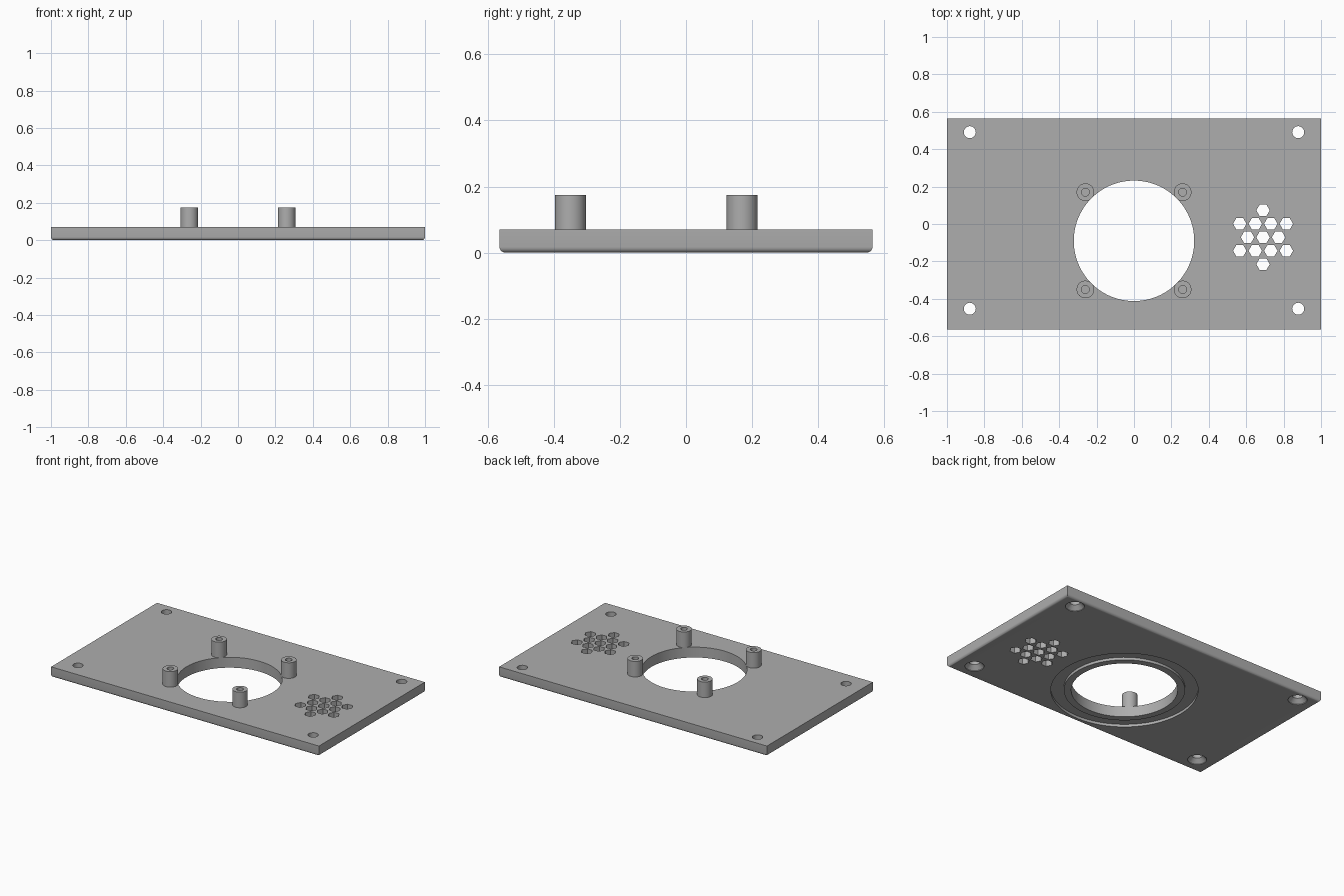
import bpy, bmesh, math

if "Cube" in bpy.data.objects:
    bpy.data.objects.remove(bpy.data.objects["Cube"])

W, D, T = 2.0, 1.13, 0.07          # plate width, depth, thickness
OPEN_Y, OPEN_R = -0.09, 0.322      # round opening

grey = bpy.data.materials.new("plain grey")
grey.use_nodes = True
COLOUR = (0.42, 0.42, 0.42, 1)
grey.diffuse_color = COLOUR
grey.node_tree.nodes["Principled BSDF"].inputs["Base Color"].default_value = COLOUR


def lathe(bm, profile, x, y, n=48):
    """Revolve a closed (radius, z) profile around a vertical axis at x, y."""
    rings = []
    for r, z in profile:
        if r == 0:
            rings.append([bm.verts.new((x, y, z))] * n)
        else:
            rings.append([bm.verts.new((x + r * math.cos(math.tau * i / n),
                                        y + r * math.sin(math.tau * i / n), z))
                          for i in range(n)])
    for a, b in zip(rings, rings[1:] + rings[:1]):
        for i in range(n):
            j = (i + 1) % n
            corners = list(dict.fromkeys((a[i], a[j], b[j], b[i])))
            if len(corners) > 2:
                bm.faces.new(corners)


def finish(bm, name):
    bmesh.ops.recalc_face_normals(bm, faces=bm.faces)
    mesh = bpy.data.meshes.new(name)
    bm.to_mesh(mesh)
    bm.free()
    mesh.materials.append(grey)
    obj = bpy.data.objects.new(name, mesh)
    bpy.context.collection.objects.link(obj)
    return obj


def smooth(obj):
    bpy.ops.object.select_all(action='DESELECT')
    obj.select_set(True)
    bpy.context.view_layer.objects.active = obj
    bpy.ops.object.shade_smooth_by_angle(angle=math.radians(30))


def rod(r, low=-0.02, high=T + 0.02):
    return [(0, low), (r, low), (r, high), (0, high)]


# Plate with rounded lower edges
bm = bmesh.new()
bmesh.ops.create_cube(bm, size=1)
for v in bm.verts:
    v.co = (v.co.x * W, v.co.y * D, (v.co.z + 0.5) * T)
lower = [e for e in bm.edges if all(v.co.z < 0.001 for v in e.verts)]
bmesh.ops.bevel(bm, geom=lower, offset=0.017, segments=5, profile=0.5, affect='EDGES')
plate = finish(bm, "plate")

# Cutters: central opening, underside ring groove, screw holes, hexagon vents
cut = bmesh.new()
lathe(cut, rod(OPEN_R), 0, OPEN_Y, 96)
lathe(cut, [(0.366, -0.02), (0.445, -0.02), (0.445, 0.018), (0.366, 0.018)], 0, OPEN_Y, 96)
screw = [(0, -0.02), (0.058, -0.02), (0.058, 0.004), (0.032, 0.03), (0.032, 0.09), (0, 0.09)]
for x in (-0.878, 0.878):
    for y in (-0.453, 0.491):
        lathe(cut, screw, x, y, 32)
for row, count in enumerate((1, 4, 3, 4, 1)):
    for i in range(count):
        lathe(cut, rod(0.036), 0.69 + (i - (count - 1) / 2) * 0.083, 0.073 - row * 0.072, 6)
cutter = finish(cut, "hole_cutter")
cutter.hide_render = True

boolean = plate.modifiers.new("holes", 'BOOLEAN')
boolean.operation = 'DIFFERENCE'
boolean.solver = 'EXACT'
boolean.object = cutter
bpy.context.view_layer.objects.active = plate
bpy.ops.object.modifier_apply(modifier=boolean.name)
bpy.data.objects.remove(cutter)
smooth(plate)

# Hollow standoffs around the opening
for side, x in (("right", -0.26), ("left", 0.26)):
    for end, y in (("front", OPEN_Y - 0.26), ("back", OPEN_Y + 0.26)):
        bm = bmesh.new()
        lathe(bm, [(0.021, T), (0.021, 0.175), (0.047, 0.175), (0.047, T)], x, y)
        smooth(finish(bm, f"standoff_{end}_{side}"))
